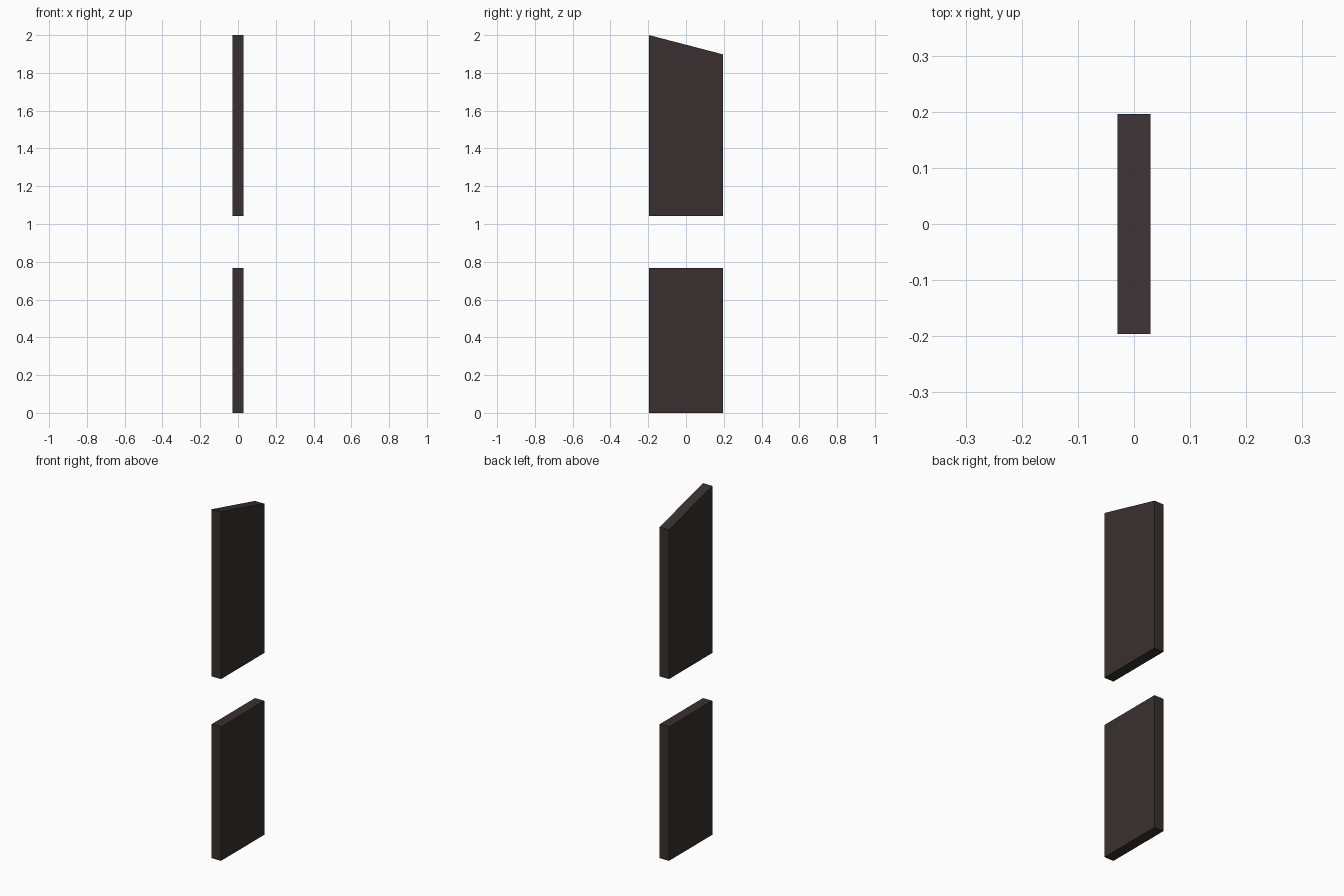
import bpy
import bmesh

if "Cube" in bpy.data.objects:
    bpy.data.objects.remove(bpy.data.objects["Cube"])

dark = bpy.data.materials.new("dark brown")
dark.diffuse_color = (0.041, 0.029, 0.030, 1.0)
dark.use_nodes = True
dark.node_tree.nodes["Principled BSDF"].inputs["Base Color"].default_value = dark.diffuse_color

HALF_X, HALF_Y = 0.0295, 0.196


def panel(name, bottom, front_top, back_top):
    """Upright slab whose side profile is extruded across x."""
    profile = [(-HALF_Y, bottom), (HALF_Y, bottom), (HALF_Y, back_top), (-HALF_Y, front_top)]
    bm = bmesh.new()
    face = bm.faces.new([bm.verts.new((-HALF_X, y, z)) for y, z in profile])
    ext = bmesh.ops.extrude_face_region(bm, geom=[face])
    moved = [v for v in ext["geom"] if isinstance(v, bmesh.types.BMVert)]
    bmesh.ops.translate(bm, verts=moved, vec=(2 * HALF_X, 0, 0))
    bmesh.ops.recalc_face_normals(bm, faces=bm.faces[:])
    mesh = bpy.data.meshes.new(name)
    bm.to_mesh(mesh)
    bm.free()
    mesh.materials.append(dark)
    obj = bpy.data.objects.new(name, mesh)
    bpy.context.collection.objects.link(obj)
    return obj


# Plain lower slab, and upper slab with a top sloping down to the back
panel("lower_panel", 0.0, 0.768, 0.768)
panel("upper_panel", 1.042, 2.0, 1.898)
